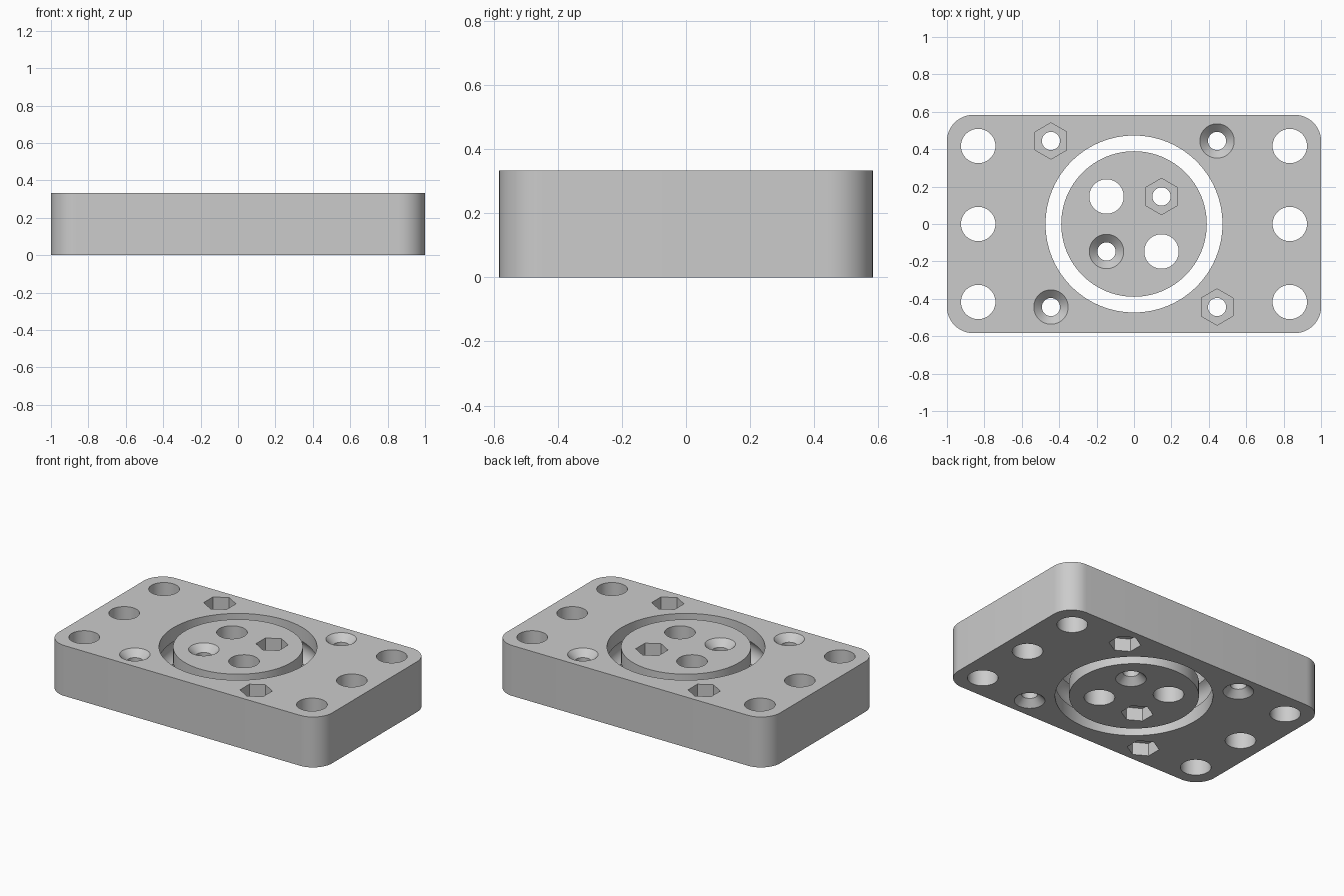
import bpy, bmesh
from math import sin, cos, pi, radians, asin

cube = bpy.data.objects.get("Cube")
if cube:
    bpy.data.objects.remove(cube, do_unlink=True)

THICK = 1 / 3
MID = THICK / 2
HALF_X, HALF_Y, CORNER = 1.0, 0.583, 0.139
DISC_R, OPENING_R = 0.389, 0.473
RACE_R, BALL_R = 0.431, 0.084     # ball channel centre line and section
BIG_R, SHAFT_R, HEX_R, HEX_DEPTH = 0.092, 0.0486, 0.097, 0.085

grey = bpy.data.materials.new("plain grey")
grey.use_nodes = True
colour = (0.6, 0.6, 0.6, 1)
grey.diffuse_color = colour
grey.node_tree.nodes["Principled BSDF"].inputs["Base Color"].default_value = colour


def stack(name, rings):
    """Solid from a stack of matching closed rings, capped at both ends."""
    bm = bmesh.new()
    loops = [[bm.verts.new(p) for p in ring] for ring in rings]
    n = len(loops[0])
    for low, high in zip(loops, loops[1:]):
        for i in range(n):
            j = (i + 1) % n
            bm.faces.new((low[i], low[j], high[j], high[i]))
    bm.faces.new(loops[0][::-1])
    bm.faces.new(loops[-1])
    bmesh.ops.recalc_face_normals(bm, faces=bm.faces)
    mesh = bpy.data.meshes.new(name)
    bm.to_mesh(mesh)
    bm.free()
    mesh.materials.append(grey)
    obj = bpy.data.objects.new(name, mesh)
    bpy.context.collection.objects.link(obj)
    return obj


def turned(name, profile, x=0, y=0, sides=48):
    """Solid of revolution from (radius, height) points."""
    angles = [pi / 2 + 2 * pi * i / sides for i in range(sides)]
    return stack(name, [[(x + r * cos(a), y + r * sin(a), z) for a in angles]
                        for r, z in profile])


def race_profile(radius, side, overshoot):
    """Wall with a round ball channel at mid height; side is +1 outward, -1 inward."""
    start = asin((RACE_R - radius) * -side / BALL_R) if side < 0 else asin((radius - RACE_R) / BALL_R)
    start = abs(start)
    arc = [start + (pi - 2 * start) * i / 14 for i in range(15)]
    wall = [(RACE_R + side * BALL_R * sin(a), MID - BALL_R * cos(a)) for a in arc]
    return [(radius, -overshoot)] + wall + [(radius, THICK + overshoot)]


def big_hole(x, y):
    return [turned("hole_cutter", [(BIG_R, -0.05), (BIG_R, THICK + 0.05)], x, y)]


def screw_hole(x, y, nut_on_top):
    """Shaft with a countersink on one face and a nut pocket on the other."""
    sink = [(SHAFT_R, -0.05), (SHAFT_R, THICK - BIG_R + SHAFT_R),
            (BIG_R, THICK), (BIG_R, THICK + 0.05)]
    nut = [(HEX_R, -0.05), (HEX_R, HEX_DEPTH)]
    if nut_on_top:
        sink, nut = ([(r, THICK - z) for r, z in p] for p in (sink, nut))
    return [turned("screw_cutter", sink, x, y), turned("nut_cutter", nut, x, y, 6)]


def finish(obj, cutters):
    for cutter in cutters:
        mod = obj.modifiers.new("cut", 'BOOLEAN')
        mod.operation = 'DIFFERENCE'
        mod.solver = 'EXACT'
        mod.object = cutter
        cutter.hide_render = True
    bpy.context.view_layer.update()
    graph = bpy.context.evaluated_depsgraph_get()
    mesh = bpy.data.meshes.new_from_object(obj.evaluated_get(graph))
    obj.modifiers.clear()
    obj.data = mesh
    for cutter in cutters:
        bpy.data.objects.remove(cutter, do_unlink=True)
    bpy.ops.object.select_all(action='DESELECT')
    obj.select_set(True)
    bpy.context.view_layer.objects.active = obj
    bpy.ops.object.shade_smooth_by_angle(angle=radians(30))


# Rounded base plate
outline = []
for k, (sx, sy) in enumerate([(1, 1), (-1, 1), (-1, -1), (1, -1)]):
    for i in range(13):
        a = (k + i / 12) * pi / 2
        outline.append((sx * (HALF_X - CORNER) + CORNER * cos(a),
                        sy * (HALF_Y - CORNER) + CORNER * sin(a)))
plate = stack("base_plate", [[(x, y, z) for x, y in outline] for z in (0, THICK)])

# Plate openings: bearing seat, mounting holes, clamp screws
cutters = [turned("opening_cutter", race_profile(OPENING_R, 1, 0.05), sides=128)]
for x in (-0.833, 0.833):
    for y in (-0.417, 0, 0.417):
        cutters += big_hole(x, y)
for x in (-0.444, 0.444):
    for y in (-0.444, 0.444):
        cutters += screw_hole(x, y, x * y < 0)
finish(plate, cutters)

# Inner disc with its own holes
disc = turned("inner_disc", race_profile(DISC_R, -1, 0), sides=128)
d = 0.147
finish(disc, big_hole(-d, d) + big_hole(d, -d)
       + screw_hole(d, d, True) + screw_hole(-d, -d, False))
